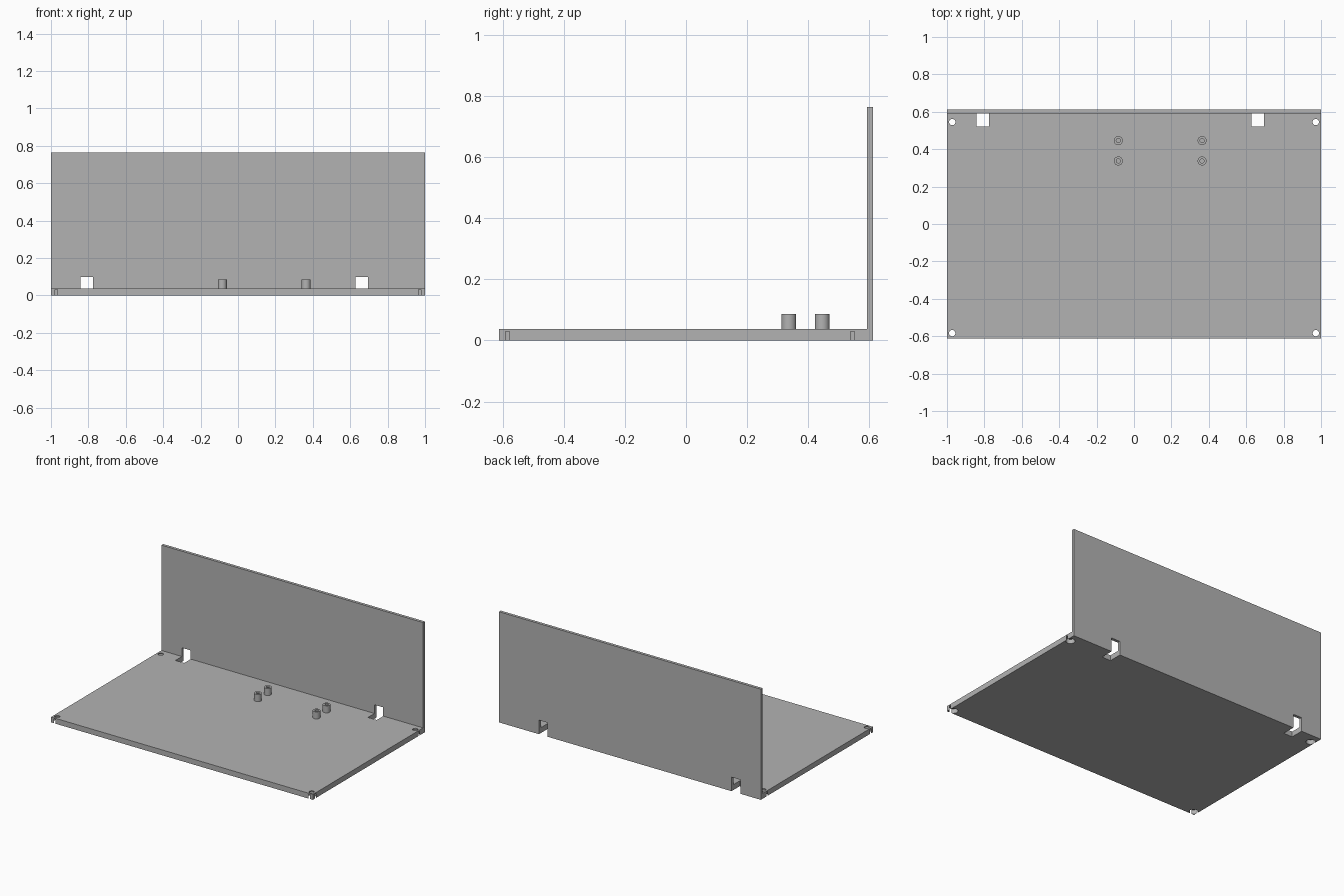
import bpy
import bmesh

old = bpy.data.objects.get("Cube")
if old:
    bpy.data.objects.remove(old, do_unlink=True)

grey = bpy.data.materials.new("plain_grey")
grey.use_nodes = True
tone = (0.45, 0.45, 0.45, 1)
grey.diffuse_color = tone
grey.node_tree.nodes["Principled BSDF"].inputs["Base Color"].default_value = tone

HALF_DEPTH = 0.612
WALL_FRONT = 0.592
FLOOR = 0.037
WALL_TOP = 0.764


def prism(name, outline, x0, x1):
    """Extrude a (y, z) outline from x0 to x1."""
    bm = bmesh.new()
    face = bm.faces.new([bm.verts.new((x0, y, z)) for y, z in outline])
    out = bmesh.ops.extrude_face_region(bm, geom=[face])
    moved = [v for v in out["geom"] if isinstance(v, bmesh.types.BMVert)]
    bmesh.ops.translate(bm, verts=moved, vec=(x1 - x0, 0, 0))
    bmesh.ops.recalc_face_normals(bm, faces=bm.faces)
    mesh = bpy.data.meshes.new(name)
    bm.to_mesh(mesh)
    bm.free()
    mesh.materials.append(grey)
    obj = bpy.data.objects.new(name, mesh)
    bpy.context.collection.objects.link(obj)
    return obj


def cylinder(name, x, y, z0, z1, radius):
    bpy.ops.mesh.primitive_cylinder_add(vertices=32, radius=radius, depth=z1 - z0,
                                        location=(x, y, (z0 + z1) / 2))
    obj = bpy.context.object
    obj.name = name
    obj.data.materials.append(grey)
    return obj


def cut(target, cutter):
    """Subtract the cutter and discard it."""
    mod = target.modifiers.new("cut", "BOOLEAN")
    mod.operation = "DIFFERENCE"
    mod.solver = "EXACT"
    mod.object = cutter
    bpy.ops.object.select_all(action="DESELECT")
    bpy.context.view_layer.objects.active = target
    target.select_set(True)
    bpy.ops.object.modifier_apply(modifier=mod.name)
    bpy.data.objects.remove(cutter, do_unlink=True)


def smooth(obj):
    bpy.ops.object.select_all(action="DESELECT")
    bpy.context.view_layer.objects.active = obj
    obj.select_set(True)
    bpy.ops.object.shade_smooth_by_angle(angle=0.6)


# Floor plate and rear wall as one L profile
panel = prism("base_and_rear_wall", [
    (-HALF_DEPTH, 0), (HALF_DEPTH, 0), (HALF_DEPTH, WALL_TOP),
    (WALL_FRONT, WALL_TOP), (WALL_FRONT, FLOOR), (-HALF_DEPTH, FLOOR)], -1, 1)

# Cable notches through the floor and the foot of the wall
for x0 in (-0.843, 0.628):
    notch = [(0.521, -0.1), (0.7, -0.1), (0.7, 0.097), (0.521, 0.097)]
    cut(panel, prism("notch_cutter", notch, x0, x0 + 0.067))

# Corner screw holes, counterbored from below and breaking the edges
for x in (-0.972, 0.972):
    for y in (-0.584, 0.545):
        cut(panel, cylinder("counterbore_cutter", x, y, -0.05, 0.03, 0.0288))
        cut(panel, cylinder("hole_cutter", x, y, -0.06, 0.1, 0.017))
smooth(panel)

# Hollow mounting posts
for side, x in (("right", -0.084), ("left", 0.364)):
    for row, y in (("front", 0.337), ("rear", 0.446)):
        post = cylinder(f"{side}_{row}_post", x, y, FLOOR - 0.002, 0.086, 0.024)
        cut(post, cylinder("bore_cutter", x, y, FLOOR, 0.15, 0.011))
        smooth(post)
